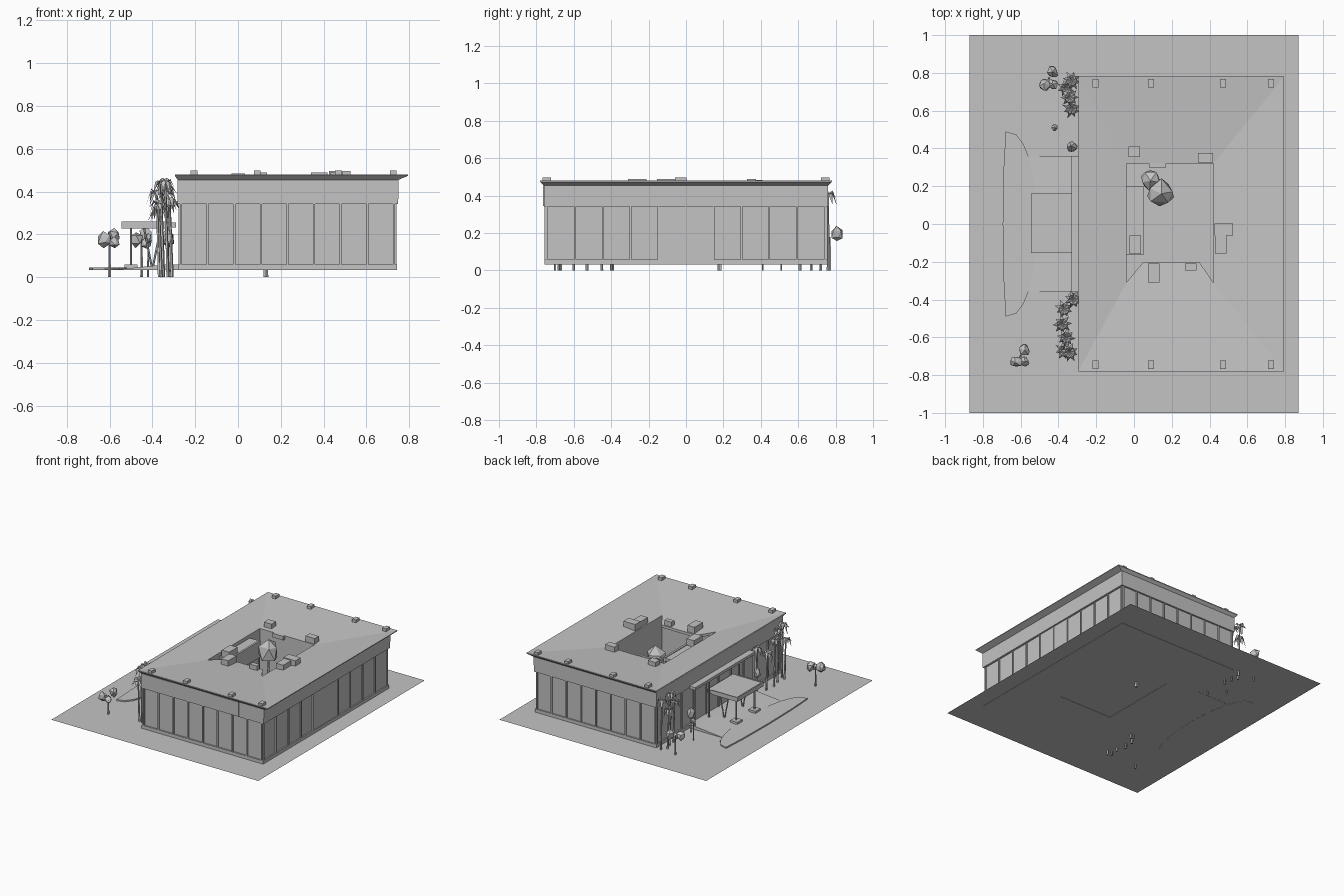
import bpy, bmesh, math, random
from mathutils import Vector, Matrix

if "Cube" in bpy.data.objects:
    bpy.data.objects.remove(bpy.data.objects["Cube"])

random.seed(4)
grey = bpy.data.materials.new("plain grey")
grey.diffuse_color = (0.55, 0.55, 0.55, 1)
grey.use_nodes = True
grey.node_tree.nodes["Principled BSDF"].inputs["Base Color"].default_value = grey.diffuse_color
G = 0.035  # ground level


def finish(name, bm, recalc=True):
    if recalc:
        bmesh.ops.recalc_face_normals(bm, faces=bm.faces)
    me = bpy.data.meshes.new(name)
    bm.to_mesh(me)
    bm.free()
    me.materials.append(grey)
    ob = bpy.data.objects.new(name, me)
    bpy.context.collection.objects.link(ob)
    return ob


def add_box(bm, x0, x1, y0, y1, z0, z1):
    m = Matrix.Translation(((x0 + x1) / 2, (y0 + y1) / 2, (z0 + z1) / 2))
    m = m @ Matrix.Diagonal((x1 - x0, y1 - y0, z1 - z0, 1))
    bmesh.ops.create_cube(bm, size=1, matrix=m)


def boxes(name, items):
    bm = bmesh.new()
    for b in items:
        add_box(bm, *b)
    return finish(name, bm)


def add_rod(bm, a, b, r0, r1, n=5):
    a, b = Vector(a), Vector(b)
    d = b - a
    m = Matrix.Translation((a + b) / 2) @ d.to_track_quat('Z', 'Y').to_matrix().to_4x4()
    bmesh.ops.create_cone(bm, cap_ends=True, segments=n, radius1=r0, radius2=r1,
                          depth=d.length, matrix=m)


def add_crown(bm, x, y, z, rx, ry, rz):
    m = Matrix.Translation((x, y, z)) @ Matrix.Rotation(random.uniform(0, 6), 4, 'Z')
    m = m @ Matrix.Diagonal((rx, ry, rz, 1))
    for v in bmesh.ops.create_icosphere(bm, subdivisions=1, radius=1, matrix=m)["verts"]:
        v.co += Vector([random.uniform(-.15, .15) * rx for _ in range(3)])


# ground sheet
bm = bmesh.new()
bm.faces.new([bm.verts.new(p) for p in
              ((-.87, -1, G), (.87, -1, G), (.87, 1, G), (-.87, 1, G))])
finish("ground", bm, False)

# building shell: rectangles lofted up the outside, over the roof, down the courtyard
levels = [(-.28, .742, -.757, .757, .033), (-.28, .742, -.757, .757, .06),
          (-.27, .732, -.747, .747, .06), (-.27, .732, -.747, .747, .342),
          (-.282, .748, -.76, .76, .342), (-.282, .75, -.76, .76, .455),
          (-.295, .795, -.78, .78, .474), (-.295, .795, -.78, .78, .48),
          (-.04, .42, -.31, .32, .447), (-.04, .42, -.31, .32, .033)]
bm = bmesh.new()
rings = [[bm.verts.new(p) for p in ((x0, y0, z), (x1, y0, z), (x1, y1, z), (x0, y1, z))]
         for x0, x1, y0, y1, z in levels]
for a, b in zip(rings, rings[1:] + rings[:1]):
    for i in range(4):
        j = (i + 1) % 4
        bm.faces.new((a[i], a[j], b[j], b[i]))
finish("building_shell", bm)

# roof tongue running into the courtyard
bm = bmesh.new()
top = [bm.verts.new(p) for p in
       ((-.04, -.31, .447), (.42, -.31, .447), (.345, -.2, .438), (.05, -.2, .438))]
f = bm.faces.new(top)
ext = bmesh.ops.extrude_face_region(bm, geom=[f])["geom"]
bmesh.ops.translate(bm, vec=(0, 0, -.02), verts=[v for v in ext if isinstance(v, bmesh.types.BMVert)])
finish("courtyard_roof_tongue", bm)

# window mullions around all four walls
bars, w, z0, z1 = [], .005, .06, .342
for i in range(9):
    x = -.266 + i * .994 / 8
    for y in (-.75, .75):
        bars.append((x - w, x + w, y - .006, y + .006, z0, z1))
for i in range(11):
    y = -.742 + i * 1.484 / 10
    for x in (-.273, .735):
        bars.append((x - .006, x + .006, y - w, y + w, z0, z1))
boxes("window_mullions", bars)

# raised fascia panels on the front, and double doors on the right
boxes("front_fascia_panels", [(-.275, -.035, -.764, -.755, .345, .455),
                              (.31, .54, -.764, -.755, .345, .455)])
boxes("side_doors", [(.73, .738, -.15, -.004, .06, .34), (.73, .738, .004, .15, .06, .34)])

# roof edge vents
boxes("roof_edge_vents", [(x - .016, x + .016, s * .745 - .022, s * .745 + .022, .465, .498)
                          for x in (-.205, .09, .47, .725) for s in (-1, 1)])

# rooftop machinery around the courtyard
boxes("rooftop_units", [(-.03, .033, .355, .41, .44, .485), (.34, .418, .325, .375, .44, .49),
                        (.425, .525, -.06, .003, .44, .497), (.43, .49, -.155, -.06, .44, .49),
                        (.075, .135, -.31, -.21, .435, .488), (.27, .33, -.245, -.21, .435, .475),
                        (-.025, .038, -.16, -.06, .42, .47), (.08, .17, .3, .32, .42, .45)])

# covered walk inside the courtyard
boxes("courtyard_walk", [(-.04, .045, -.165, .2, .4, .42), (.035, .05, -.165, .2, .3, .425),
                         (.035, .047, -.165, -.153, G, .3), (.035, .047, .188, .2, G, .3)])

# entrance: portal frame, landing and ramp
boxes("entrance_portal", [(-.33, -.28, -.36, .36, .335, .355)] +
      [(-.325, -.315, y - .005, y + .005, G, .335) for y in (-.355, -.18, .18, .355)])
bm = bmesh.new()
side = ((-.56, G - .001), (-.56, G + .002), (-.33, .06), (-.27, .06), (-.27, G - .001))
a = [bm.verts.new((x, -.36, z)) for x, z in side]
b = [bm.verts.new((x, .36, z)) for x, z in side]
bm.faces.new(a)
bm.faces.new(b)
for i in range(5):
    bm.faces.new((a[i - 1], a[i], b[i], b[i - 1]))
finish("entrance_ramp", bm)

# entrance canopy with upright and leaning posts
bm = bmesh.new()
add_box(bm, -.54, -.29, -.15, .158, .232, .255)
add_box(bm, -.545, -.535, -.153, .161, .228, .26)
for y in (-.15, .158):
    add_box(bm, -.545, -.33, y - .004, y + .004, .228, .26)
for y in (-.11, .11):
    add_rod(bm, (-.5, y, G), (-.5, y, .235), .006, .006, 6)
    add_rod(bm, (-.4, y, G), (-.44, y, .235), .005, .005, 6)
    add_rod(bm, (-.4, y, G), (-.36, y, .235), .005, .005, 6)
    add_box(bm, -.53, -.47, y - .03, y + .03, G, .06)
finish("entrance_canopy", bm)

# lens-shaped drive island with a low kerb
bm = bmesh.new()
arc = [(-.68 + .165 * math.cos(t) ** .8, .49 * math.sin(t))
       for t in [math.pi * (i / 12 - .5) * .999 for i in range(13)]]
arc += [(-.69, .3), (-.695, 0), (-.69, -.3)]
f = bm.faces.new([bm.verts.new((x, y, G - .002)) for x, y in arc])
ext = bmesh.ops.extrude_face_region(bm, geom=[f])["geom"]
bmesh.ops.translate(bm, vec=(0, 0, .012), verts=[v for v in ext if isinstance(v, bmesh.types.BMVert)])
finish("drive_island", bm)

# leafy trees: courtyard tree and two outside
bm = bmesh.new()
add_rod(bm, (.13, .18, 0), (.13, .18, .33), .012, .007)
add_crown(bm, .145, .165, .38, .075, .075, .085)
add_crown(bm, .09, .235, .35, .06, .06, .07)
for x, y in ((-.6, -.7), (-.45, .77)):
    add_rod(bm, (x, y, 0), (x, y, .18), .007, .004)
    add_crown(bm, x + .02, y + .035, .195, .03, .036, .04)
    add_crown(bm, x - .025, y - .03, .175, .036, .032, .036)
    add_crown(bm, x + .02, y - .03, .16, .03, .028, .026)
finish("leafy_trees", bm)

# small shrubs beside the entrance
bm = bmesh.new()
for x, y, r in ((-.33, .41, .033), (-.42, .51, .018), (-.325, -.39, .028)):
    add_rod(bm, (x, y, 0), (x, y, .16), .005, .003)
    add_crown(bm, x, y, .18, r, r, r * 1.4)
finish("small_shrubs", bm)

# palms: slim trunks with drooping folded fronds
bm = bmesh.new()
for x, y, h in ((-.32, -.4, .36), (-.37, -.45, .32), (-.38, -.53, .39), (-.36, -.6, .43),
                (-.37, -.67, .34), (-.34, -.68, .44), (-.33, .61, .35), (-.34, .67, .43),
                (-.36, .72, .33), (-.33, .76, .41)):
    add_rod(bm, (x + .012, y, 0), (x, y, h), .008, .005)
    turn = random.uniform(0, 6)
    for k in range(8):
        a = turn + k * math.tau / 8
        d = Vector((math.cos(a), math.sin(a), 0))
        s = Vector((-d.y, d.x, 0)) * .011
        up = Vector((0, 0, 1))
        c = Vector((x, y, h))
        mid = c + d * .025 + up * random.uniform(.0, .025)
        tip = c + d * random.uniform(.042, .055) - up * random.uniform(.01, .07)
        v = [bm.verts.new(p) for p in (c, mid - s - up * .006, mid, mid + s - up * .006, tip)]
        for t in ((0, 1, 2), (0, 2, 3), (1, 4, 2), (2, 4, 3)):
            bm.faces.new([v[i] for i in t])
finish("palms", bm, False)
